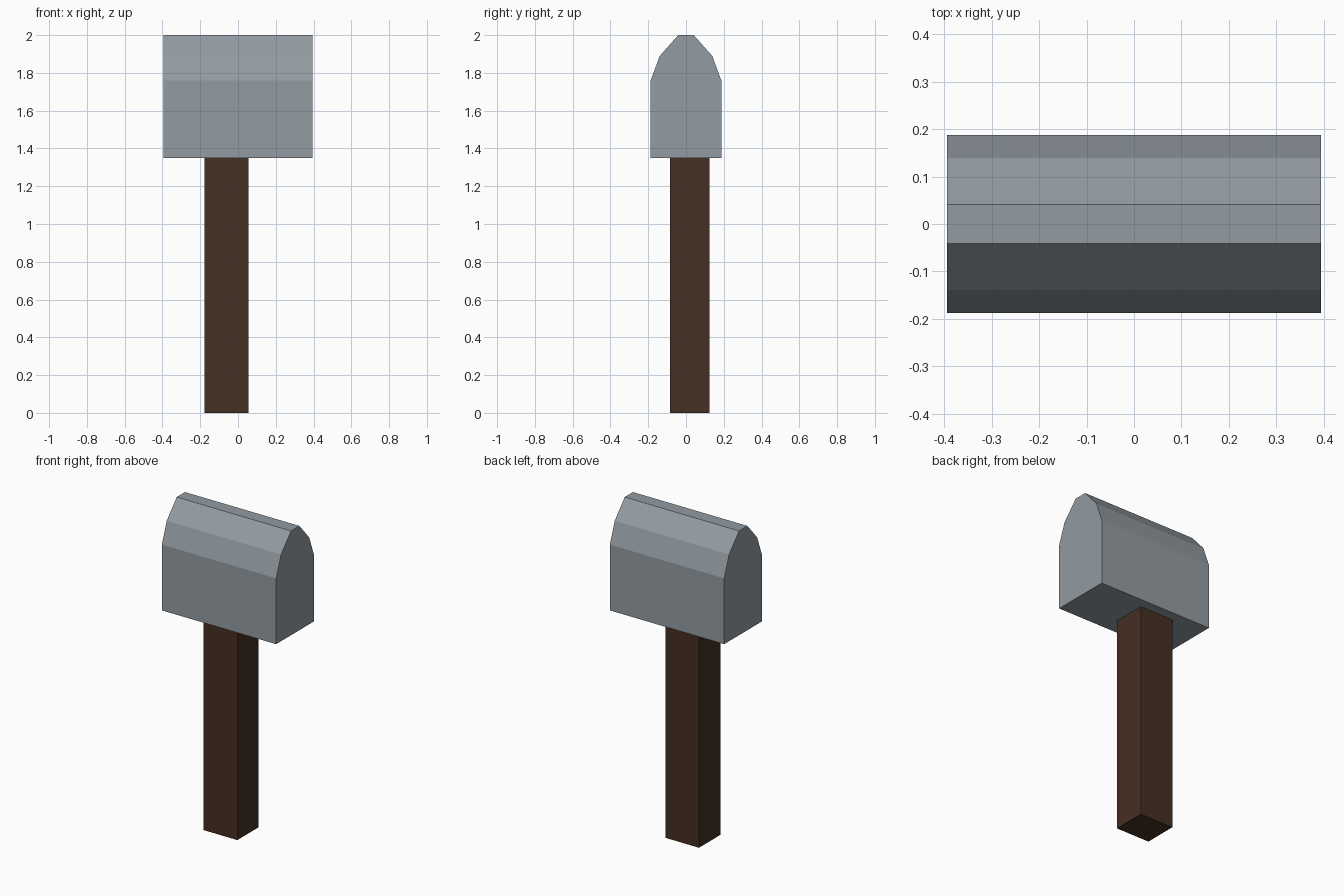
import bpy, bmesh

if "Cube" in bpy.data.objects:
    bpy.data.objects.remove(bpy.data.objects["Cube"])


def material(name, rgb):
    m = bpy.data.materials.new(name)
    m.diffuse_color = (*rgb, 1)
    m.use_nodes = True
    m.node_tree.nodes["Principled BSDF"].inputs["Base Color"].default_value = m.diffuse_color
    return m


def prism(name, profile, axis, lo, hi, mat):
    """Extrude a 2D profile along x (profile in y,z) or z (profile in x,y)."""
    bm = bmesh.new()
    pts = [(lo, a, b) if axis == "x" else (a, b, lo) for a, b in profile]
    face = bm.faces.new([bm.verts.new(p) for p in pts])
    ext = bmesh.ops.extrude_face_region(bm, geom=[face])
    verts = [g for g in ext["geom"] if isinstance(g, bmesh.types.BMVert)]
    d = hi - lo
    bmesh.ops.translate(bm, verts=verts, vec=(d, 0, 0) if axis == "x" else (0, 0, d))
    bmesh.ops.recalc_face_normals(bm, faces=bm.faces)
    me = bpy.data.meshes.new(name)
    bm.to_mesh(me)
    bm.free()
    me.materials.append(mat)
    ob = bpy.data.objects.new(name, me)
    bpy.context.collection.objects.link(ob)
    return ob


steel = material("grey steel", (0.29, 0.33, 0.36))
wood = material("dark brown wood", (0.060, 0.029, 0.017))

# Head: block with a faceted, tapering top
half = [(0.187, 1.35), (0.187, 1.76), (0.139, 1.89), (0.041, 2.0)]
prism("hammer_head", half + [(-y, z) for y, z in reversed(half)], "x", -0.394, 0.394, steel)

# Handle: square post, slightly off centre
x0, x1, y0, y1 = -0.177, 0.055, -0.085, 0.125
prism("handle", [(x0, y0), (x1, y0), (x1, y1), (x0, y1)], "z", 0, 1.35, wood)
